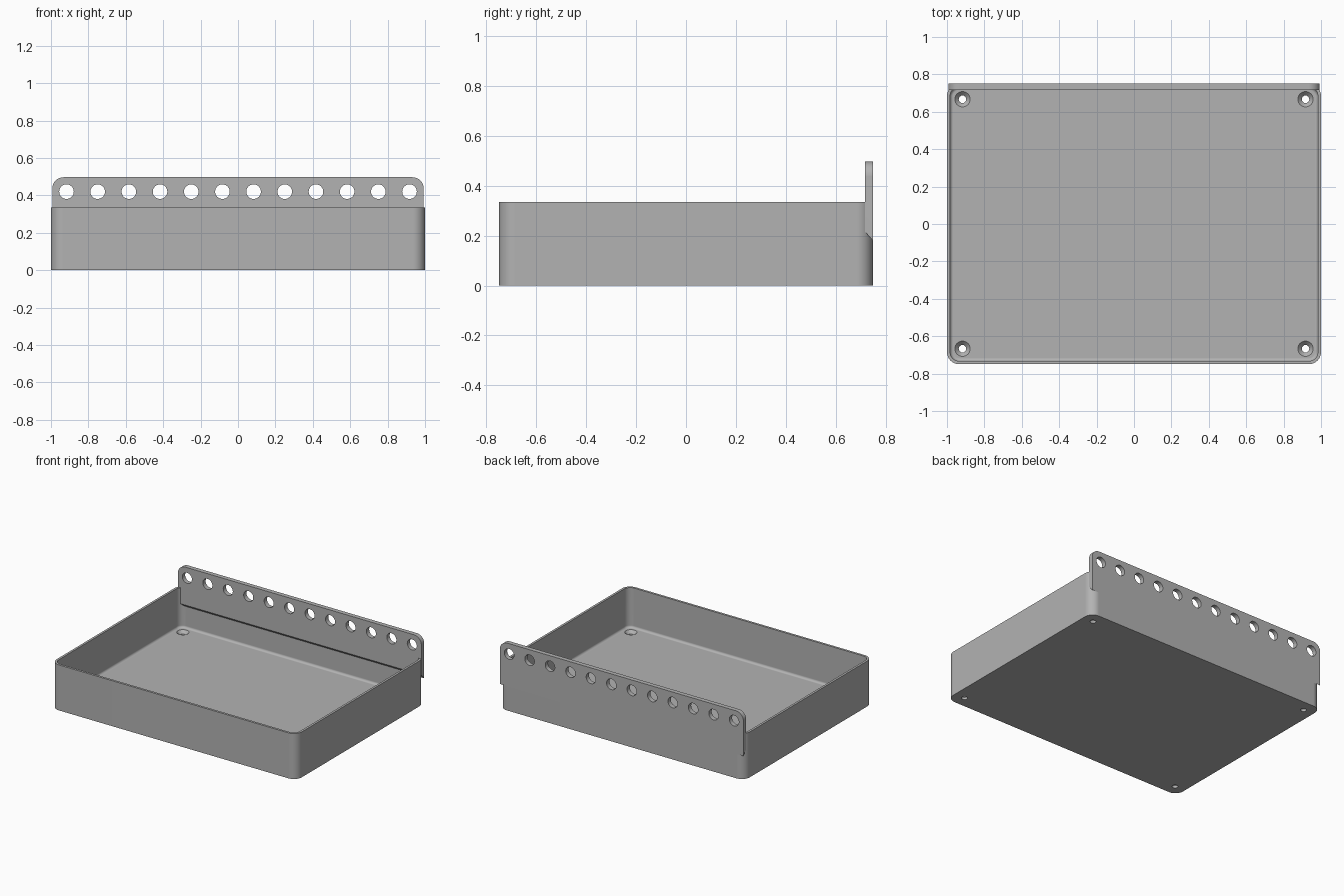
import bpy
import bmesh
from math import sin, cos, pi, radians

cube = bpy.data.objects.get("Cube")
if cube:
    bpy.data.objects.remove(cube, do_unlink=True)

# Single flat colour
grey = bpy.data.materials.new("plain grey")
grey.use_nodes = True
colour = (0.45, 0.45, 0.45, 1)
grey.diffuse_color = colour
grey.node_tree.nodes["Principled BSDF"].inputs["Base Color"].default_value = colour

# Main dimensions
HALF_X, HALF_Y, WALL_TOP = 1.0, 0.75, 0.335
WALL, FLOOR, FILLET, CORNER = 0.0167, 0.04, 0.017, 0.065
PLATE_X, PLATE_FRONT, PLATE_TOP = 0.993, 0.717, 0.497
WEDGE_FRONT, WEDGE_BACK = 0.217, 0.18


def loft(name, rings):
    """Skin a stack of equal rings and cap both ends."""
    bm = bmesh.new()
    loops = [[bm.verts.new(p) for p in ring] for ring in rings]
    n = len(loops[0])
    for a, b in zip(loops, loops[1:]):
        for i in range(n):
            j = (i + 1) % n
            bm.faces.new((a[i], a[j], b[j], b[i]))
    bm.faces.new(loops[0][::-1])
    bm.faces.new(loops[-1])
    bmesh.ops.recalc_face_normals(bm, faces=bm.faces)
    mesh = bpy.data.meshes.new(name)
    bm.to_mesh(mesh)
    bm.free()
    mesh.materials.append(grey)
    obj = bpy.data.objects.new(name, mesh)
    bpy.context.collection.objects.link(obj)
    return obj


def arc(cx, cy, r, start, sweep, steps):
    return [(cx + r * cos(start + sweep * i / steps),
             cy + r * sin(start + sweep * i / steps)) for i in range(steps + 1)]


def tray_ring(inset, z):
    hx, hy, r = HALF_X - inset, HALF_Y - 0.0005 - inset, CORNER - inset
    pts = []
    for k, (sx, sy) in enumerate([(1, 1), (-1, 1), (-1, -1), (1, -1)]):
        pts += arc(sx * (hx - r), sy * (hy - r), r, k * pi / 2, pi / 2, 8)
    return [(x, y, z) for x, y in pts]


def circle(cx, cy, r, steps=32):
    return arc(cx, cy, r, 0, 2 * pi, steps)[:-1]


def cut(obj, cutters):
    """Subtract the cutters, then discard them."""
    bpy.context.view_layer.objects.active = obj
    for c in cutters:
        mod = obj.modifiers.new("hole", "BOOLEAN")
        mod.operation, mod.solver, mod.object = "DIFFERENCE", "EXACT", c
        bpy.ops.object.modifier_apply(modifier=mod.name)
        bpy.data.objects.remove(c, do_unlink=True)


def finish(obj):
    bpy.ops.object.select_all(action="DESELECT")
    obj.select_set(True)
    bpy.context.view_layer.objects.active = obj
    bpy.ops.object.shade_smooth_by_angle(angle=radians(30))
    mod = obj.modifiers.new("flat sides", "WEIGHTED_NORMAL")
    mod.keep_sharp = True


# Open tray with a small fillet around the floor
rings = [tray_ring(0, 0), tray_ring(0, WALL_TOP), tray_ring(WALL, WALL_TOP)]
for i in range(5):
    a = i * pi / 8
    rings.append(tray_ring(WALL + FILLET * (1 - cos(a)), FLOOR + FILLET * (1 - sin(a))))
tray = loft("tray", rings)

# Countersunk screw holes in the floor corners
screw_profile = [(0.02, -0.05), (0.02, 0.018), (0.041, FLOOR), (0.041, 0.055)]
screws = []
for sx in (-1, 1):
    for sy in (-1, 1):
        screws.append(loft("screw_hole_cutter", [
            [(x, y, z) for x, y in circle(sx * 0.917, sy * 0.667, r)]
            for r, z in screw_profile]))
cut(tray, screws)
finish(tray)


# Raised back plate with rounded top corners and a sloping underside
def plate_ring(y, bottom):
    r = 0.06
    pts = [(-PLATE_X, bottom), (PLATE_X, bottom)]
    pts += arc(PLATE_X - r, PLATE_TOP - r, r, 0, pi / 2, 8)
    pts += arc(r - PLATE_X, PLATE_TOP - r, r, pi / 2, pi / 2, 8)
    return [(x, y, z) for x, z in pts]


plate = loft("back_plate", [plate_ring(PLATE_FRONT, WEDGE_FRONT),
                            plate_ring(HALF_Y, WEDGE_BACK)])

# Row of round holes along the plate
holes = []
for i in range(12):
    cx = -0.917 + i * 1.834 / 11
    holes.append(loft("plate_hole_cutter", [
        [(x, y, z) for x, z in circle(cx, 0.42, 0.039)] for y in (0.6, 0.9)]))
cut(plate, holes)
finish(plate)
